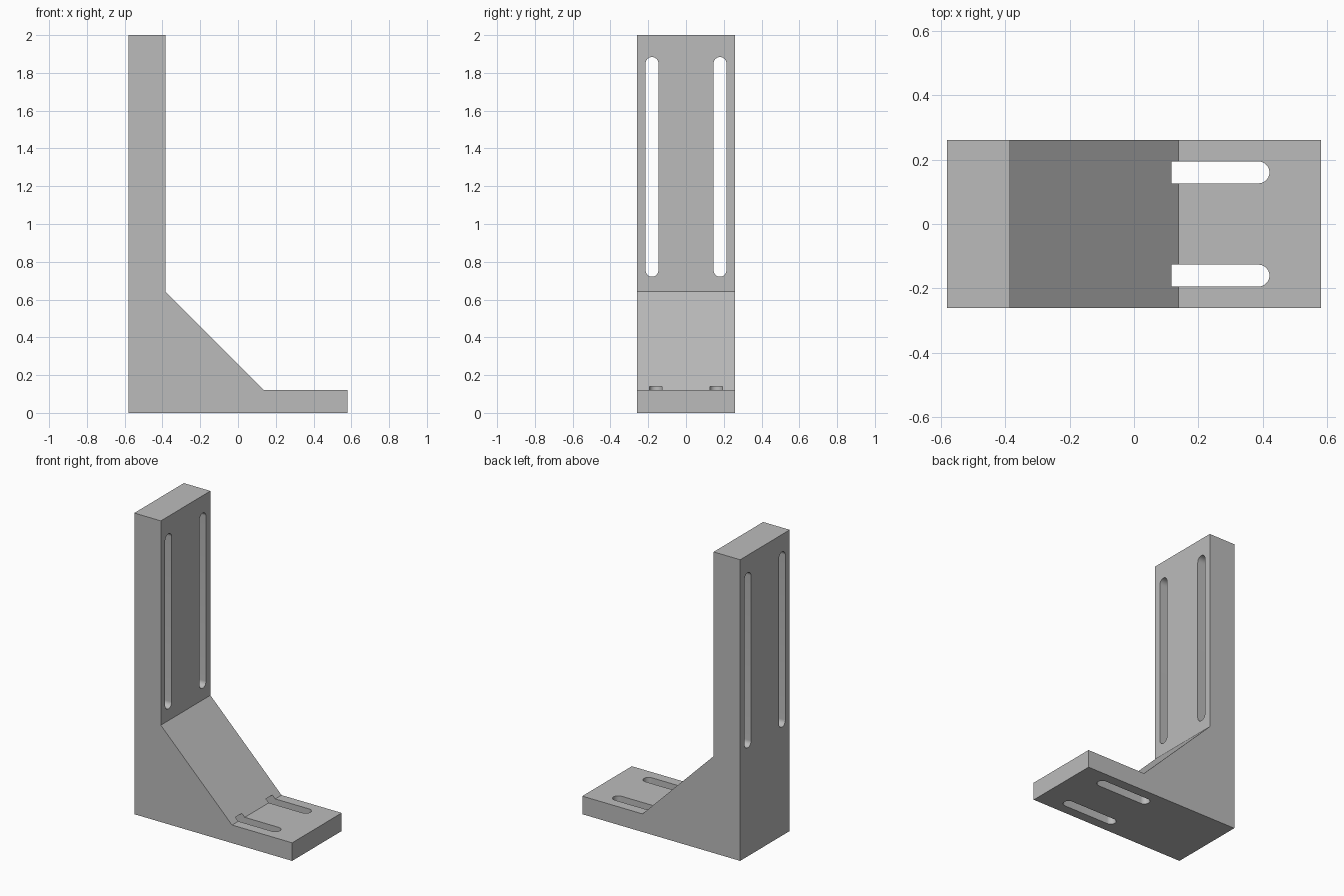
import bpy
import bmesh
from math import cos, sin, pi
from mathutils import Vector

if "Cube" in bpy.data.objects:
    bpy.data.objects.remove(bpy.data.objects["Cube"], do_unlink=True)

HALF_WIDTH = 0.26
SLOT_RADIUS = 0.034

grey = bpy.data.materials.new("plain grey")
grey.use_nodes = True
colour = (0.5, 0.5, 0.5, 1)
grey.diffuse_color = colour
grey.node_tree.nodes["Principled BSDF"].inputs["Base Color"].default_value = colour


def prism(name, outline, depth):
    """Extrude a closed outline of 3D points along the depth vector."""
    bm = bmesh.new()
    face = bm.faces.new([bm.verts.new(p) for p in outline])
    result = bmesh.ops.extrude_face_region(bm, geom=[face])
    moved = [g for g in result["geom"] if isinstance(g, bmesh.types.BMVert)]
    bmesh.ops.translate(bm, verts=moved, vec=depth)
    bmesh.ops.recalc_face_normals(bm, faces=bm.faces)
    mesh = bpy.data.meshes.new(name)
    bm.to_mesh(mesh)
    bm.free()
    mesh.materials.append(grey)
    obj = bpy.data.objects.new(name, mesh)
    bpy.context.collection.objects.link(obj)
    return obj


def slot_cutter(name, start, end, side, depth, steps=16):
    """Round-ended slot running from start to end, cut along depth."""
    start, end, side = Vector(start), Vector(end), Vector(side)
    along = (end - start).normalized()
    outline = []
    for centre, turn in ((end, 0), (start, pi)):
        for i in range(steps + 1):
            a = turn - pi / 2 + pi * i / steps
            outline.append(centre + SLOT_RADIUS * (along * cos(a) + side * sin(a)))
    cutter = prism(name, outline, Vector(depth))
    cutter.hide_render = True
    return cutter


# Bracket body: upright, diagonal gusset and foot in one side profile
profile = [(-0.58, 0), (0.58, 0), (0.58, 0.12), (0.138, 0.12),
           (-0.385, 0.643), (-0.385, 2), (-0.58, 2)]
bracket = prism("angle_bracket", [(x, -HALF_WIDTH, z) for x, z in profile],
                Vector((0, 2 * HALF_WIDTH, 0)))

# Paired slots through the upright, and through the foot into the gusset
cutters = []
for s in (-1, 1):
    y = 0.18 * s
    cutters.append(slot_cutter("upright_slot", (-0.7, y, 0.755), (-0.7, y, 1.85),
                               (0, 1, 0), (0.5, 0, 0)))
    y = 0.16 * s
    cutters.append(slot_cutter("foot_slot", (0.052, y, -0.1), (0.386, y, -0.1),
                               (0, 1, 0), (0, 0, 0.241)))

bpy.context.view_layer.objects.active = bracket
bracket.select_set(True)
for cutter in cutters:
    mod = bracket.modifiers.new("slot", "BOOLEAN")
    mod.operation = "DIFFERENCE"
    mod.solver = "EXACT"
    mod.object = cutter
    bpy.ops.object.modifier_apply(modifier=mod.name)
    bpy.data.objects.remove(cutter, do_unlink=True)

# Smooth the rounded slot ends, keep the machined edges sharp
bpy.ops.object.shade_smooth_by_angle(angle=pi / 6)
